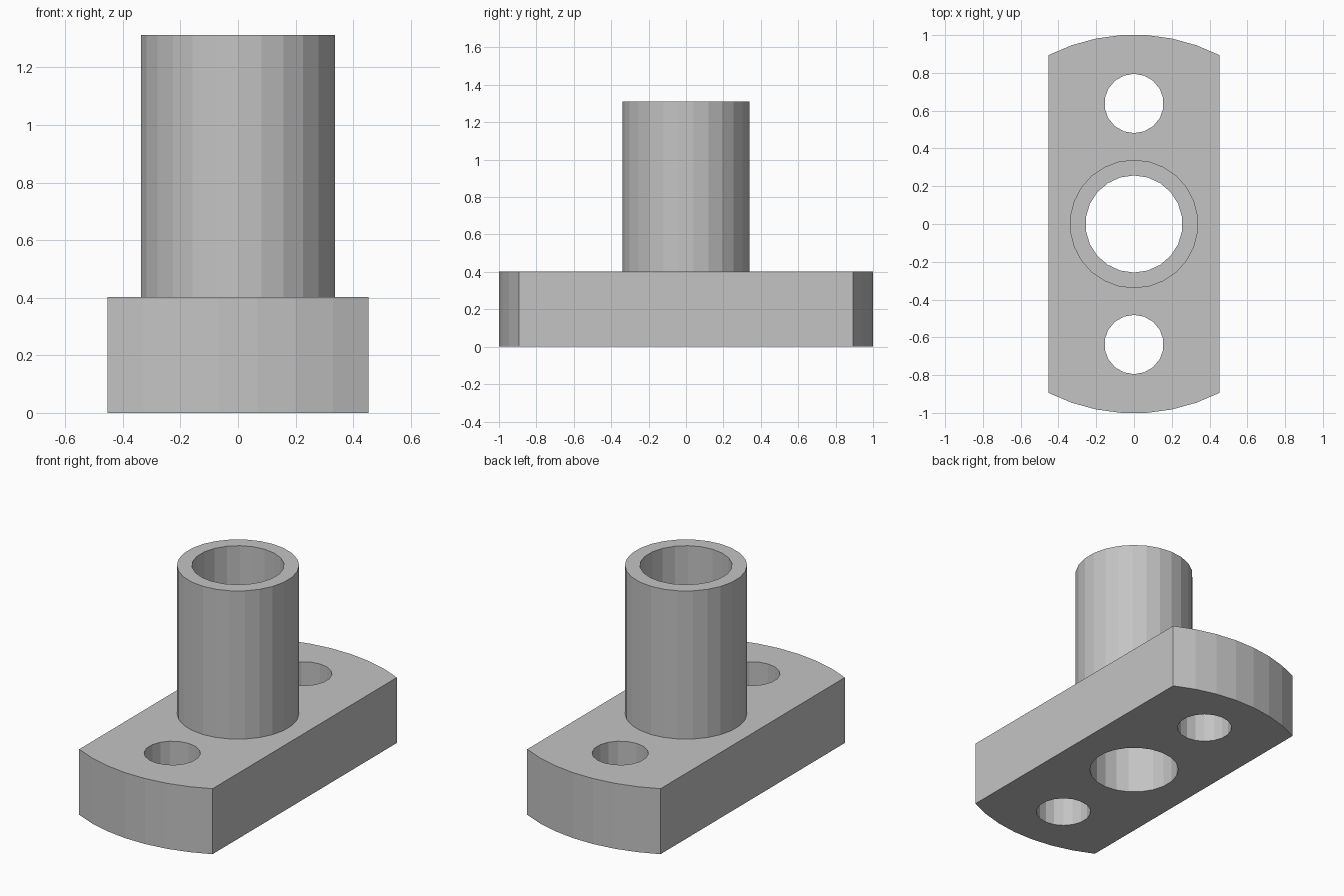
import bpy, bmesh
from math import pi, cos, sin, asin

cube = bpy.data.objects.get("Cube")
if cube:
    bpy.data.objects.remove(cube, do_unlink=True)

# Single plain metal colour
metal = bpy.data.materials.new("light_grey_metal")
metal.use_nodes = True
grey = (0.55, 0.55, 0.55, 1)
metal.diffuse_color = grey
metal.node_tree.nodes["Principled BSDF"].inputs["Base Color"].default_value = grey

HALF_WIDTH, FLANGE_TOP, TOP = 0.453, 0.402, 1.312
BORE = 0.257


def circle(radius, sides, cy=0):
    """Polygon with a corner facing the front."""
    turn = 2 * pi / sides
    return [(radius * cos(i * turn - pi / 2), cy + radius * sin(i * turn - pi / 2))
            for i in range(sides)]


def extruded(name, loops, bottom, top):
    """Fill the first loop, leaving the others as holes, and extrude it upward."""
    curve = bpy.data.curves.new(name + "_profile", "CURVE")
    curve.dimensions = "2D"
    curve.fill_mode = "BOTH"
    curve.extrude = (top - bottom) / 2
    for loop in loops:
        spline = curve.splines.new("POLY")
        spline.points.add(len(loop) - 1)
        for point, (x, y) in zip(spline.points, loop):
            point.co = (x, y, 0, 1)
        spline.use_cyclic_u = True
    helper = bpy.data.objects.new(name + "_profile", curve)
    bpy.context.scene.collection.objects.link(helper)
    graph = bpy.context.evaluated_depsgraph_get()
    mesh = bpy.data.meshes.new_from_object(helper.evaluated_get(graph))
    bpy.data.objects.remove(helper, do_unlink=True)

    # Weld the caps to the walls and keep every facet flat
    bm = bmesh.new()
    bm.from_mesh(mesh)
    bmesh.ops.remove_doubles(bm, verts=bm.verts, dist=1e-4)
    bmesh.ops.translate(bm, verts=bm.verts, vec=(0, 0, (top + bottom) / 2))
    bmesh.ops.recalc_face_normals(bm, faces=bm.faces)
    for face in bm.faces:
        face.smooth = False
    bm.to_mesh(mesh)
    bm.free()
    mesh.name = name
    mesh.materials.clear()
    mesh.materials.append(metal)
    obj = bpy.data.objects.new(name, mesh)
    bpy.context.scene.collection.objects.link(obj)
    return obj


# Flange plate: straight sides, arched ends, bore and two bolt holes
steps = 7
radius = 1.0022
spread = asin(HALF_WIDTH / radius)
angles = [spread * (2 * i / steps - 1) for i in range(steps + 1)]
back_arc = [(radius * sin(a), radius * cos(a)) for a in angles]
front_arc = [(-x, -y) for x, y in back_arc]
bolt_holes = [circle(0.157, 18, side * 0.638) for side in (-1, 1)]
extruded("flange_plate", [back_arc + front_arc, circle(BORE, 22)] + bolt_holes,
         0, FLANGE_TOP)

# Hollow sleeve standing on the plate
extruded("sleeve_tube", [circle(0.34, 26), circle(BORE, 22)], FLANGE_TOP, TOP)
